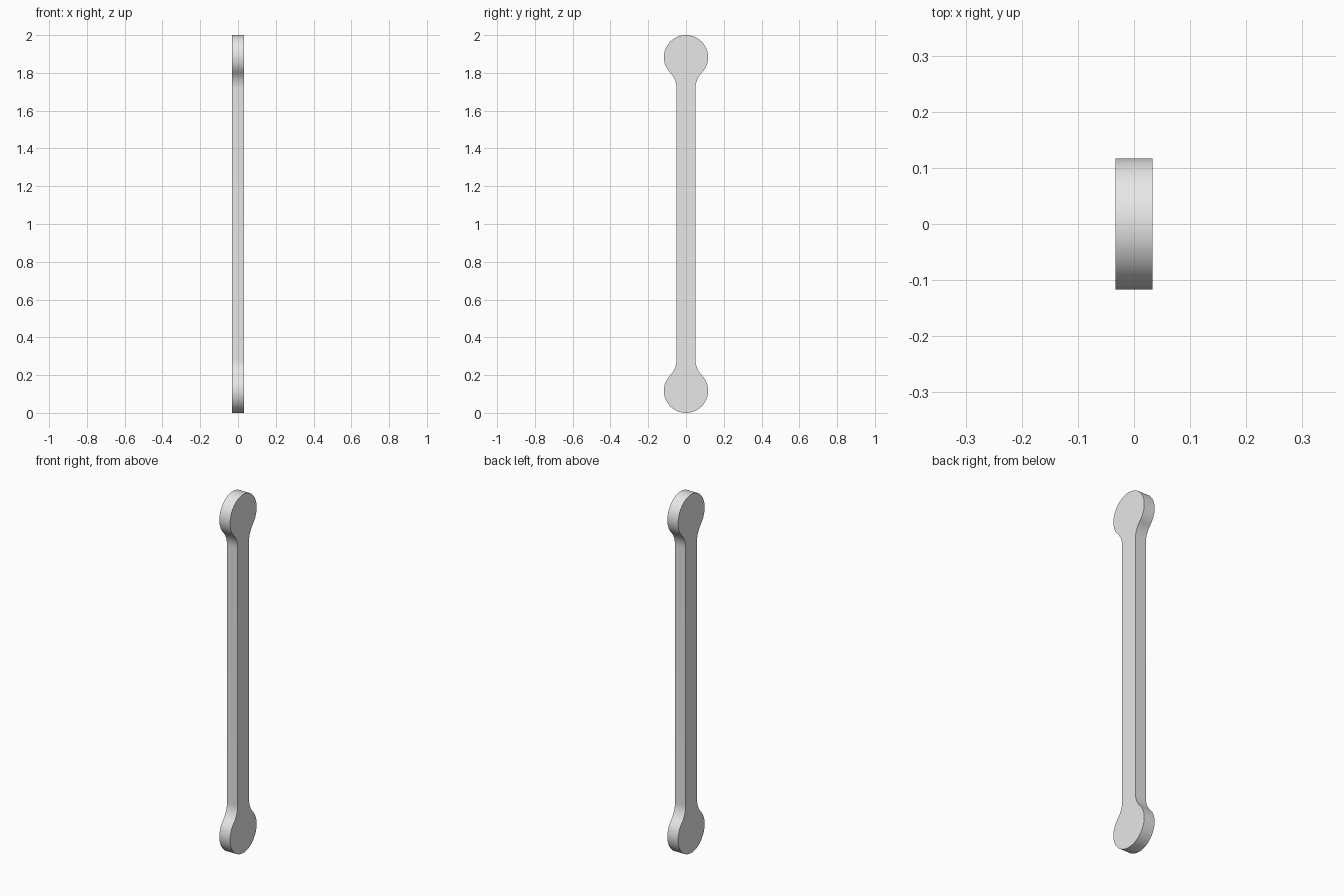
import bpy, bmesh, math

if "Cube" in bpy.data.objects:
    bpy.data.objects.remove(bpy.data.objects["Cube"], do_unlink=True)

HEAD_R = 0.117      # round end radius
SHANK = 0.05        # half width of the shank
FILLET = 0.12       # blend radius between head and shank
HALF_T = 0.033      # half thickness
HEAD_Z = 1 - HEAD_R # head centre, measured from the middle


def arc(cy, cz, radius, start, end, steps):
    """Points on an arc in the side plane."""
    angles = (start + (end - start) * i / steps for i in range(steps + 1))
    return [(cy + radius * math.cos(a), cz + radius * math.sin(a)) for a in angles]


# Quarter outline: fillet up from the shank, then round the head to its top
reach = math.sqrt((HEAD_R + FILLET) ** 2 - (SHANK + FILLET) ** 2)
tangent = math.atan2(-reach, SHANK + FILLET)
quarter = arc(SHANK + FILLET, HEAD_Z - reach, FILLET, math.pi, math.pi + tangent, 12)
quarter += arc(0, HEAD_Z, HEAD_R, tangent, math.pi / 2, 28)[1:]

# Mirror the quarter across both axes into a closed outline
upper = quarter + [(-y, z) for y, z in reversed(quarter[:-1])]
outline = upper + [(-y, -z) for y, z in upper]

# Extrude the outline through the thickness
bm = bmesh.new()
face = bm.faces.new([bm.verts.new((-HALF_T, y, z + 1)) for y, z in outline])
result = bmesh.ops.extrude_face_region(bm, geom=[face], use_keep_orig=True)
moved = [v for v in result["geom"] if isinstance(v, bmesh.types.BMVert)]
bmesh.ops.translate(bm, verts=moved, vec=(2 * HALF_T, 0, 0))
bmesh.ops.recalc_face_normals(bm, faces=bm.faces)
mesh = bpy.data.meshes.new("link_bar")
bm.to_mesh(mesh)
bm.free()
bar = bpy.data.objects.new("link_bar", mesh)
bpy.context.collection.objects.link(bar)

# Plain grey material
grey = bpy.data.materials.new("light grey")
grey.use_nodes = True
colour = (0.8, 0.8, 0.8, 1)
grey.diffuse_color = colour
grey.node_tree.nodes["Principled BSDF"].inputs["Base Color"].default_value = colour
mesh.materials.append(grey)

# Smooth rim, sharp flat sides
bpy.ops.object.select_all(action="DESELECT")
bar.select_set(True)
bpy.context.view_layer.objects.active = bar
bpy.ops.object.shade_smooth_by_angle(angle=math.radians(30))
